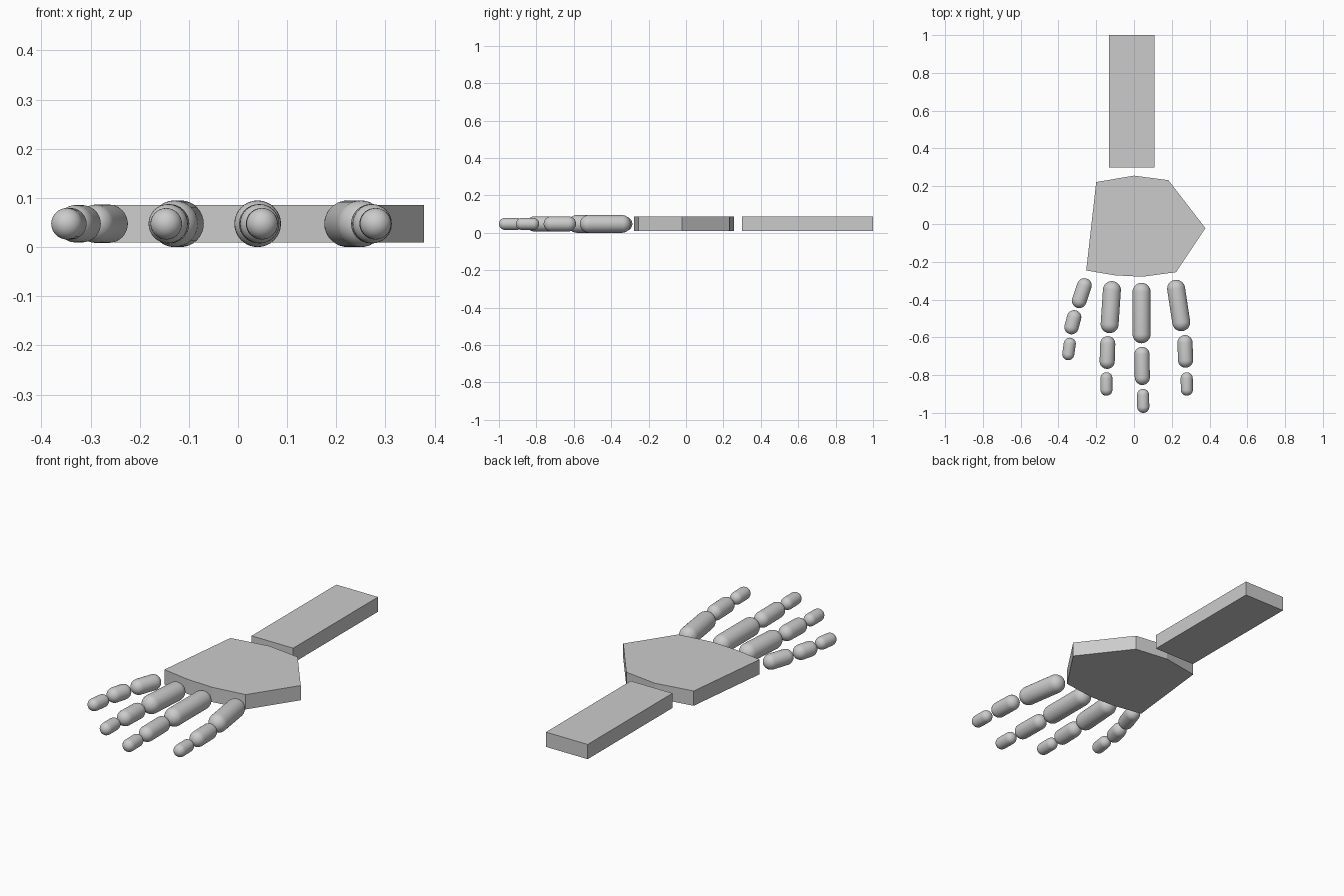
import bpy, bmesh, math
from mathutils import Vector, Matrix

if "Cube" in bpy.data.objects:
    bpy.data.objects.remove(bpy.data.objects["Cube"])

Z_MID = 0.0475          # height of the finger axes
Z_LOW, Z_HIGH = 0.009, 0.086


def finish(name, bm):
    bmesh.ops.recalc_face_normals(bm, faces=bm.faces)
    me = bpy.data.meshes.new(name)
    bm.to_mesh(me)
    bm.free()
    ob = bpy.data.objects.new(name, me)
    bpy.context.collection.objects.link(ob)
    return ob


def slab(name, outline):
    """Extrude a flat outline into a plate."""
    bm = bmesh.new()
    face = bm.faces.new([bm.verts.new((x, y, Z_LOW)) for x, y in outline])
    ext = bmesh.ops.extrude_face_region(bm, geom=[face], use_keep_orig=True)
    top = [g for g in ext["geom"] if isinstance(g, bmesh.types.BMVert)]
    bmesh.ops.translate(bm, verts=top, vec=(0, 0, Z_HIGH - Z_LOW))
    return finish(name, bm)


def capsule(name, a, b, r, sides=32, rings=8):
    """Round-ended rod between cap centres a and b."""
    a, b = Vector((*a, Z_MID)), Vector((*b, Z_MID))
    length = (b - a).length
    prof = []
    for base, start in ((0, -90), (length, 0)):
        for i in range(rings + 1):
            t = math.radians(start + 90 * i / rings)
            prof.append((r * math.cos(t), 0, base + r * math.sin(t)))
    bm = bmesh.new()
    vs = [bm.verts.new(p) for p in prof]
    es = [bm.edges.new(p) for p in zip(vs, vs[1:])]
    bmesh.ops.spin(bm, geom=vs + es, cent=(0, 0, 0), axis=(0, 0, 1),
                   angle=math.tau, steps=sides, use_duplicate=False)
    bmesh.ops.remove_doubles(bm, verts=bm.verts, dist=1e-5)
    for f in bm.faces:
        f.smooth = True
    rot = (b - a).to_track_quat('Z', 'Y').to_matrix().to_4x4()
    bmesh.ops.transform(bm, matrix=Matrix.Translation(a) @ rot, verts=bm.verts)
    return finish(name, bm)


# Forearm and palm plates
slab("forearm", [(-0.132, 0.3), (0.109, 0.3), (0.109, 1.0), (-0.132, 1.0)])
slab("palm", [(-0.2, 0.222), (0, 0.256), (0.182, 0.232), (0.378, -0.022),
              (0.223, -0.255), (0.045, -0.279), (-0.1, -0.272), (-0.253, -0.246)])

# Fingers: three bones each, given as (start, end, radius)
fingers = {
    "little_finger": [((-0.263, -0.326), (-0.29, -0.406), 0.039),
                      ((-0.317, -0.494), (-0.331, -0.546), 0.038),
                      ((-0.34, -0.634), (-0.348, -0.689), 0.032)],
    "ring_finger": [((-0.117, -0.35), (-0.129, -0.53), 0.0475),
                    ((-0.139, -0.634), (-0.142, -0.727), 0.04),
                    ((-0.146, -0.817), (-0.146, -0.877), 0.032)],
    "middle_finger": [((0.04, -0.359), (0.04, -0.584), 0.0475),
                      ((0.042, -0.69), (0.044, -0.812), 0.04),
                      ((0.048, -0.905), (0.049, -0.968), 0.032)],
    "index_finger": [((0.223, -0.343), (0.25, -0.52), 0.0475),
                     ((0.27, -0.628), (0.273, -0.721), 0.04),
                     ((0.279, -0.817), (0.28, -0.877), 0.032)],
}
for finger, bones in fingers.items():
    for part, (a, b, r) in zip(("base", "mid", "tip"), bones):
        capsule(f"{finger}_{part}", a, b, r)
